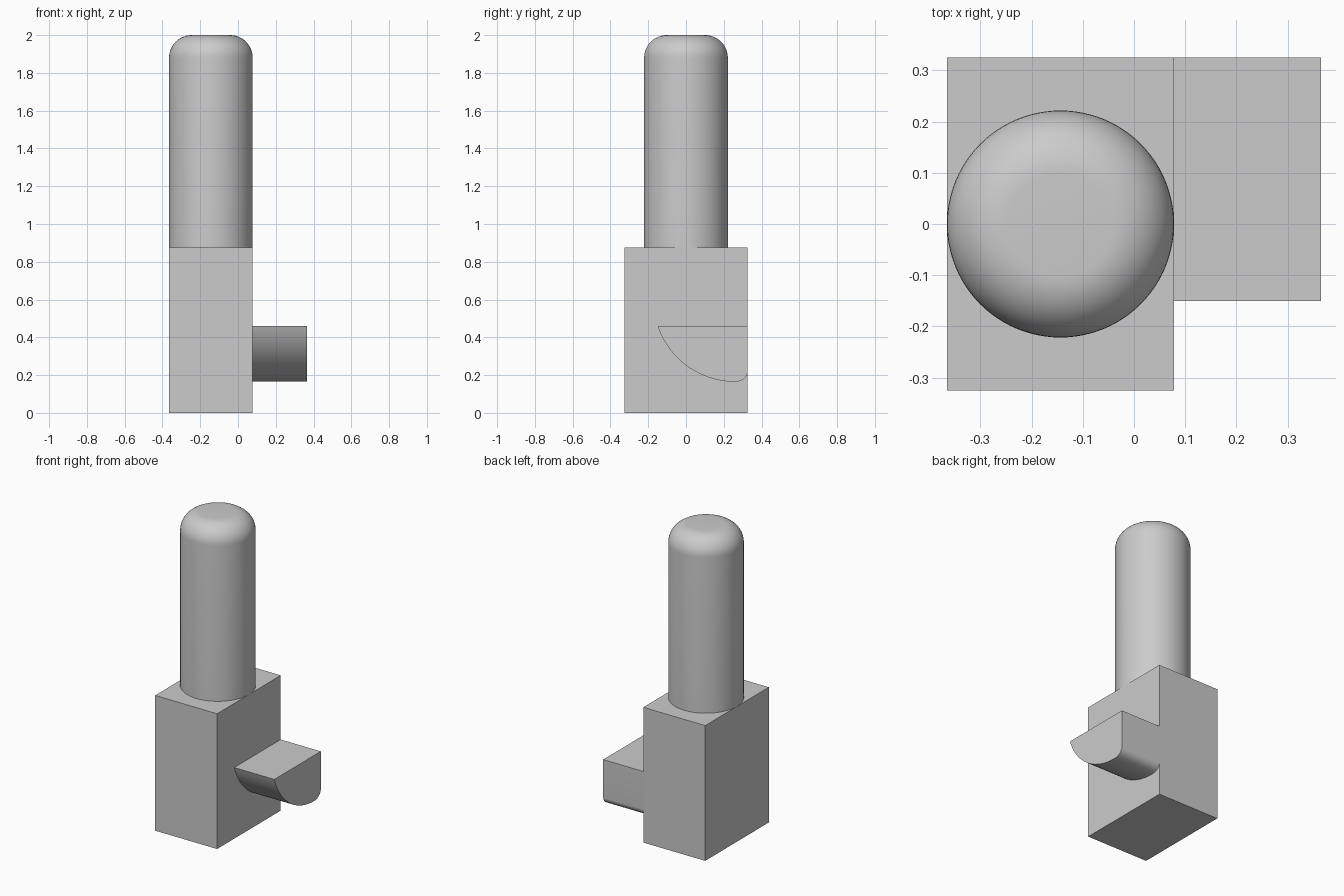
import bpy
import bmesh
from math import cos, sin, pi, radians, atan2, hypot

cube = bpy.data.objects.get("Cube")
if cube:
    bpy.data.objects.remove(cube, do_unlink=True)

GREY = (0.6, 0.6, 0.6, 1)
mat = bpy.data.materials.new("plain grey")
mat.use_nodes = True
mat.diffuse_color = GREY
mat.node_tree.nodes["Principled BSDF"].inputs["Base Color"].default_value = GREY


def finish(name, bm, smooth=False):
    bmesh.ops.recalc_face_normals(bm, faces=bm.faces)
    mesh = bpy.data.meshes.new(name)
    bm.to_mesh(mesh)
    bm.free()
    mesh.materials.append(mat)
    obj = bpy.data.objects.new(name, mesh)
    bpy.context.collection.objects.link(obj)
    if smooth:
        bpy.ops.object.select_all(action="DESELECT")
        obj.select_set(True)
        bpy.context.view_layer.objects.active = obj
        bpy.ops.object.shade_smooth_by_angle(angle=radians(30))
    return obj


def arc(cy, cz, ry, rz, start, end, steps):
    """Points along an elliptical arc."""
    angles = [start + (end - start) * i / steps for i in range(steps + 1)]
    return [(cy + ry * cos(a), cz + rz * sin(a)) for a in angles]


LEFT, INNER, OUTER = -0.365, 0.078, 0.365
BACK, BLOCK_TOP = 0.325, 0.875
pin_x = (LEFT + INNER) / 2
pin_r = (INNER - LEFT) / 2

# Rectangular body
bm = bmesh.new()
bmesh.ops.create_cube(bm, size=1)
bmesh.ops.scale(bm, vec=(INNER - LEFT, 2 * BACK, BLOCK_TOP), verts=bm.verts)
bmesh.ops.translate(bm, vec=(pin_x, 0, BLOCK_TOP / 2), verts=bm.verts)
finish("body_block", bm)

# Round pin with a filleted top edge
fillet = 0.12
bm = bmesh.new()
height = 2 - BLOCK_TOP
bmesh.ops.create_cone(bm, cap_ends=True, segments=96, radius1=pin_r,
                      radius2=pin_r, depth=height)
bmesh.ops.translate(bm, vec=(pin_x, 0, BLOCK_TOP + height / 2), verts=bm.verts)
rim = [e for e in bm.edges if all(v.co.z > 1.99 for v in e.verts)]
bmesh.ops.bevel(bm, geom=rim, offset=fillet, segments=12, profile=0.5,
                affect="EDGES")
finish("round_pin", bm, smooth=True)

# Side catch: curved underside, small rounded back corner, flat top
tip_y, top_z, low_y, low_z = -0.15, 0.46, 0.26, 0.165
run, rise = low_y - tip_y, top_z - low_z
radius = (run ** 2 + rise ** 2) / (2 * rise)
centre_z = low_z + radius
start = atan2(top_z - centre_z, -run)
profile = arc(low_y, centre_z, radius, radius, start, -pi / 2, 32)
profile += arc(low_y, low_z + 0.05, BACK - low_y, 0.05, -pi / 2, 0, 12)[1:]
profile.append((BACK, top_z))
bm = bmesh.new()
face = bm.faces.new([bm.verts.new((INNER, y, z)) for y, z in profile])
ext = bmesh.ops.extrude_face_region(bm, geom=[face], use_keep_orig=True)
moved = [g for g in ext["geom"] if isinstance(g, bmesh.types.BMVert)]
bmesh.ops.translate(bm, vec=(OUTER - INNER, 0, 0), verts=moved)
finish("side_catch", bm, smooth=True)
